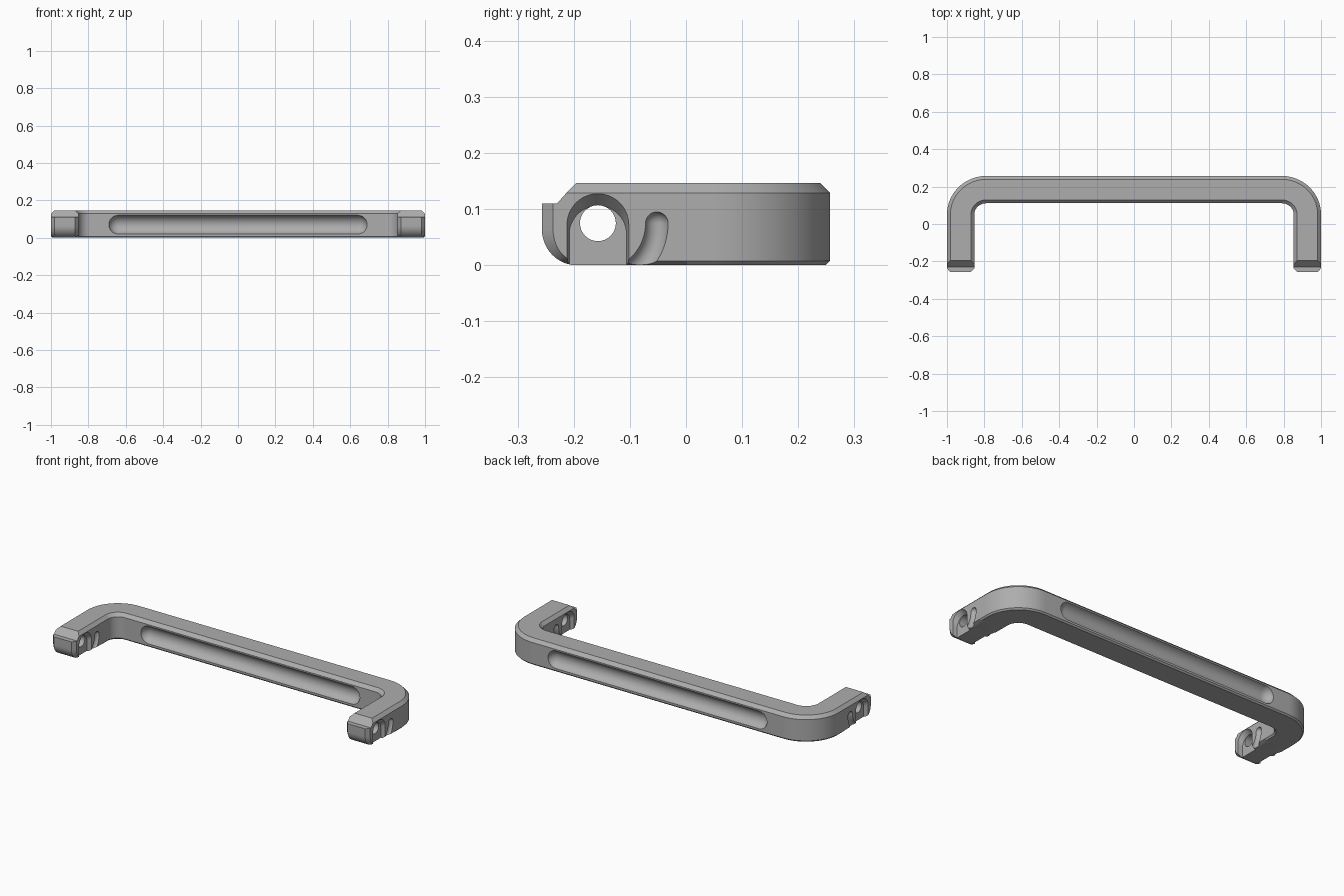
import bpy, bmesh
from math import sin, cos, pi, radians
from mathutils import Vector

if "Cube" in bpy.data.objects:
    bpy.data.objects.remove(bpy.data.objects["Cube"])

metal = bpy.data.materials.new("grey_metal")
metal.use_nodes = True
GREY = (0.42, 0.42, 0.42, 1)
metal.diffuse_color = GREY
metal.node_tree.nodes["Principled BSDF"].inputs["Base Color"].default_value = GREY

HALF = 0.073          # half width of the bar
ARM_X = 1 - HALF      # centre line of each arm
BACK_Y = 0.257
TOP = 0.147
BEVEL, LOW = 0.018, 0.008
PIVOT_Y, PIVOT_Z = -0.157, 0.075


def loft(name, rings):
    """Closed solid through rings of equal point count."""
    bm = bmesh.new()
    rows = [[bm.verts.new(p) for p in ring] for ring in rings]
    n = len(rows[0])
    for a, b in zip(rows, rows[1:]):
        for i in range(n):
            j = (i + 1) % n
            bm.faces.new((a[i], a[j], b[j], b[i]))
    bm.faces.new(rows[0][::-1])
    bm.faces.new(rows[-1])
    bmesh.ops.recalc_face_normals(bm, faces=bm.faces)
    mesh = bpy.data.meshes.new(name)
    bm.to_mesh(mesh)
    bm.free()
    obj = bpy.data.objects.new(name, mesh)
    bpy.context.collection.objects.link(obj)
    mesh.materials.append(metal)
    return obj


def capsule(path, side, radius, sides=32):
    """Round tube with domed ends along a path; side is normal to the path."""
    path, side = [Vector(p) for p in path], Vector(side)
    first = (path[1] - path[0]).normalized()
    last = (path[-1] - path[-2]).normalized()
    stations = []
    angles = [radians(a) for a in range(5, 90, 10)]
    for a in angles:
        stations.append((path[0] - first * radius * cos(a), first, radius * sin(a)))
    for i, p in enumerate(path):
        t = path[min(i + 1, len(path) - 1)] - path[max(i - 1, 0)]
        stations.append((p, t.normalized(), radius))
    for a in reversed(angles):
        stations.append((path[-1] + last * radius * cos(a), last, radius * sin(a)))
    rings = []
    for p, t, r in stations:
        up = t.cross(side)
        turns = [2 * pi * k / sides for k in range(sides)]
        rings.append([p + side * r * cos(u) + up * r * sin(u) for u in turns])
    return loft("cutter", rings)


def finish(obj, cutters):
    """Cut the part, bake the result and shade it."""
    for c in cutters:
        c.hide_render = True
        mod = obj.modifiers.new("cut", "BOOLEAN")
        mod.operation, mod.solver, mod.object = "DIFFERENCE", "EXACT", c
    graph = bpy.context.evaluated_depsgraph_get()
    baked = bpy.data.meshes.new_from_object(obj.evaluated_get(graph))
    obj.modifiers.clear()
    obj.data = baked
    for c in cutters:
        bpy.data.objects.remove(c)
    bpy.ops.object.select_all(action="DESELECT")
    obj.select_set(True)
    bpy.context.view_layer.objects.active = obj
    bpy.ops.object.shade_smooth_by_angle(angle=radians(30))


# Main bar: chamfered section swept round two corners
section = [(-HALF + LOW, 0), (HALF - LOW, 0), (HALF, LOW), (HALF, TOP - BEVEL),
           (HALF - BEVEL, TOP), (-HALF + BEVEL, TOP), (-HALF, TOP - BEVEL), (-HALF, LOW)]
corner_x, corner_y = 0.79, 0.05
bend = ARM_X - corner_x
stations = [(ARM_X, 0, 1, 0)]
for i in range(25):
    a = i * pi / 48
    stations.append((corner_x + bend * cos(a),
                     corner_y + (BACK_Y - HALF - corner_y) * sin(a), cos(a), sin(a)))
stations += [(-x, y, -nx, ny) for x, y, nx, ny in reversed(stations)]
bar = loft("handle_bar", [[(x + nx * s, y + ny * s, z) for s, z in section]
                          for x, y, nx, ny in stations])

# Long finger grooves on the front and back of the bar
groove_r = 0.052
bar_mid = BACK_Y - HALF
grooves = []
for side in (-1, 1):
    y = bar_mid + side * (HALF + 0.012)
    grooves.append(capsule([(-0.64, y, 0.07), (0.64, y, 0.07)], (0, 0, 1), groove_r))
finish(bar, grooves)


def tip_profile(inset, top, low):
    """Side outline of an arm, ending in a rounded lip."""
    r = 0.062 - inset
    pts = [(0, top), (-0.195 - (TOP - top), top), (-0.23, 0.11), (-0.257 + inset, 0.11)]
    for i in range(13):
        a = i * pi / 24
        pts.append((-0.195 - r * cos(a), low + (0.065 - low) * (1 - sin(a))))
    return pts + [(0, low)]


def pocket_outline(radius, centre_z):
    """Arch open at the bottom."""
    pts = [(PIVOT_Y + radius, -0.03)]
    for i in range(33):
        a = i * pi / 32
        pts.append((PIVOT_Y + radius * cos(a), centre_z + radius * sin(a)))
    return pts + [(PIVOT_Y - radius, -0.03)]


# Arms with a pivot hole, side pockets and curved guide grooves
for name, sx in (("left_arm", 1), ("right_arm", -1)):
    mid = sx * ARM_X
    outer = tip_profile(0, TOP, 0)
    inner = tip_profile(0.02, TOP - BEVEL, LOW)
    layers = [(-HALF, inner), (-HALF + BEVEL, outer), (HALF - BEVEL, outer), (HALF, inner)]
    arm = loft(name, [[(mid + x, y, z) for y, z in prof] for x, prof in layers])

    cutters = [capsule([(mid - 0.2, PIVOT_Y, PIVOT_Z), (mid + 0.2, PIVOT_Y, PIVOT_Z)],
                       (0, 0, 1), 0.032)]
    for side in (-1, 1):
        face = mid + side * HALF
        rim, floor = pocket_outline(0.0555, 0.0745), pocket_outline(0.051, 0.055)
        cutters.append(loft("cutter", [[(face + side * 0.003, y, z) for y, z in rim],
                                       [(face - side * 0.025, y, z) for y, z in floor]]))
        swing = [radians(-5 * i) for i in range(14)]
        path = [(face + side * 0.004, PIVOT_Y + 0.105 * cos(a), PIVOT_Z + 0.105 * sin(a))
                for a in swing]
        cutters.append(capsule(path, (1, 0, 0), 0.0205))
    finish(arm, cutters)
